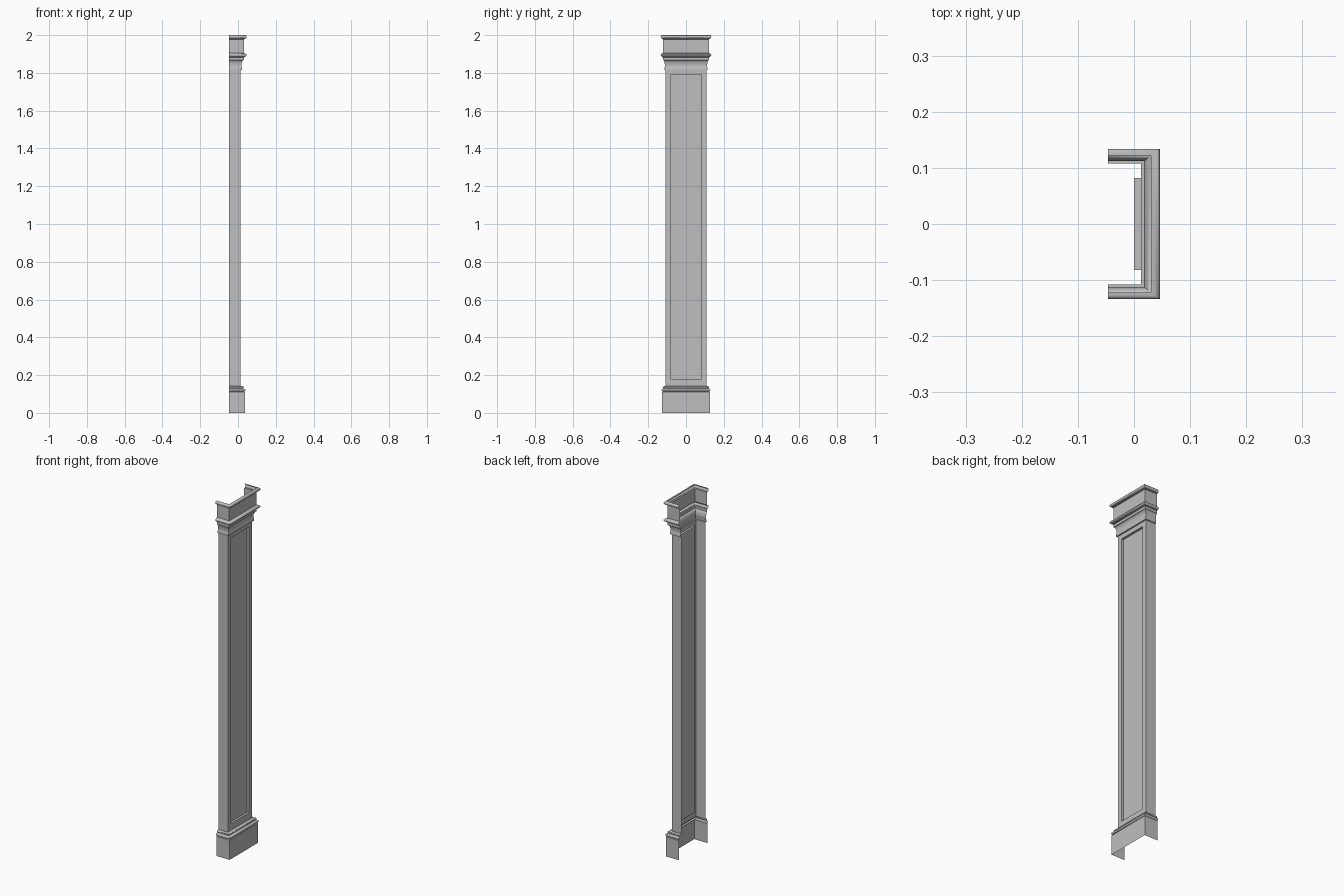
import bpy, bmesh, math

cube = bpy.data.objects.get("Cube")
if cube:
    bpy.data.objects.remove(cube, do_unlink=True)

BACK, FACE, HALF = -0.0465, 0.0125, 0.108   # wall line, shaft face, shaft half width
STRETCH = 1.3                               # mouldings project further to the front face

stone = bpy.data.materials.new("grey stone")
stone.use_nodes = True
stone.diffuse_color = (0.52, 0.52, 0.52, 1)
stone.node_tree.nodes["Principled BSDF"].inputs["Base Color"].default_value = (0.52, 0.52, 0.52, 1)


def finish(name, bm):
    mesh = bpy.data.meshes.new(name)
    bm.to_mesh(mesh)
    bm.free()
    mesh.materials.append(stone)
    obj = bpy.data.objects.new(name, mesh)
    bpy.context.collection.objects.link(obj)
    bpy.ops.object.select_all(action="DESELECT")
    obj.select_set(True)
    bpy.context.view_layer.objects.active = obj
    bpy.ops.object.shade_smooth_by_angle(angle=math.radians(35))
    return obj


def arc(d, z0, z1, depth, steps=6):
    """Half-round from z0 to z1; positive depth bulges, negative hollows."""
    turns = [math.pi * i / steps for i in range(steps + 1)]
    return [(d + depth * math.sin(t), (z0 + z1) / 2 - (z1 - z0) / 2 * math.cos(t)) for t in turns]


def cove(d0, z0, d1, z1, steps=6):
    """Quarter hollow that rises, then flares outwards."""
    turns = [math.pi / 2 * i / steps for i in range(steps + 1)]
    return [(d0 + (d1 - d0) * (1 - math.cos(t)), z0 + (z1 - z0) * math.sin(t)) for t in turns]


def sweep(name, profile):
    """Carry a (projection, height) profile round the three sides, mitred at the corners."""
    bm = bmesh.new()
    rows = []
    for d, z in profile:
        x, y = FACE + d * STRETCH, HALF + d
        rows.append([bm.verts.new(p) for p in
                     ((BACK, -y, z), (x, -y, z), (x, y, z), (BACK, y, z))])
    for low, high in zip(rows, rows[1:]):
        for i in range(3):
            bm.faces.new((low[i], low[i + 1], high[i + 1], high[i]))
    return finish(name, bm)


# Plinth and base mouldings
sweep("plinth", [(0.019, 0), (0.019, 0.11), (0.015, 0.113)])
sweep("base_moulding", [(0.015, 0.113)] + arc(0.015, 0.114, 0.128, 0.006)
      + [(0.011, 0.129)] + arc(0.010, 0.131, 0.141, 0.004) + [(0, 0.142)])

# Shaft sides
sweep_sides = bmesh.new()
for side in (-1, 1):
    ends = [(BACK, side * HALF), (FACE, side * HALF)][::-side]
    (xa, ya), (xb, yb) = ends
    sweep_sides.faces.new([sweep_sides.verts.new(p) for p in
                           ((xa, ya, 0.142), (xb, yb, 0.142), (xb, yb, 1.815), (xa, ya, 1.815))])
finish("shaft_sides", sweep_sides)

# Shaft face with sunken panel
bm = bmesh.new()
rings = []
for x, y, z0, z1 in ((FACE, HALF, 0.142, 1.815), (FACE, 0.082, 0.18, 1.79), (0, 0.082, 0.18, 1.79)):
    rings.append([bm.verts.new(p) for p in ((x, -y, z0), (x, y, z0), (x, y, z1), (x, -y, z1))])
for outer, inner in zip(rings, rings[1:]):
    for i in range(4):
        j = (i + 1) % 4
        bm.faces.new((outer[i], outer[j], inner[j], inner[i]))
bm.faces.new(rings[-1])
finish("shaft_panel", bm)

# Capital: necking, hollow, bead, frieze and top bead
sweep("capital_neck", [(0, 1.815), (0.006, 1.815), (0.006, 1.828), (0.004, 1.832)]
      + cove(0.004, 1.838, 0.014, 1.868) + [(0.014, 1.882), (0.018, 1.884)])
sweep("capital_bead", [(0.018, 1.884)] + arc(0.018, 1.886, 1.902, 0.008) + [(0.014, 1.906)])
sweep("frieze", [(0.014, 1.906), (0.014, 1.978), (0.019, 1.980)])
sweep("top_bead", [(0.019, 1.980)] + arc(0.019, 1.982, 2.0, 0.007) + [(0.014, 2.0)])
